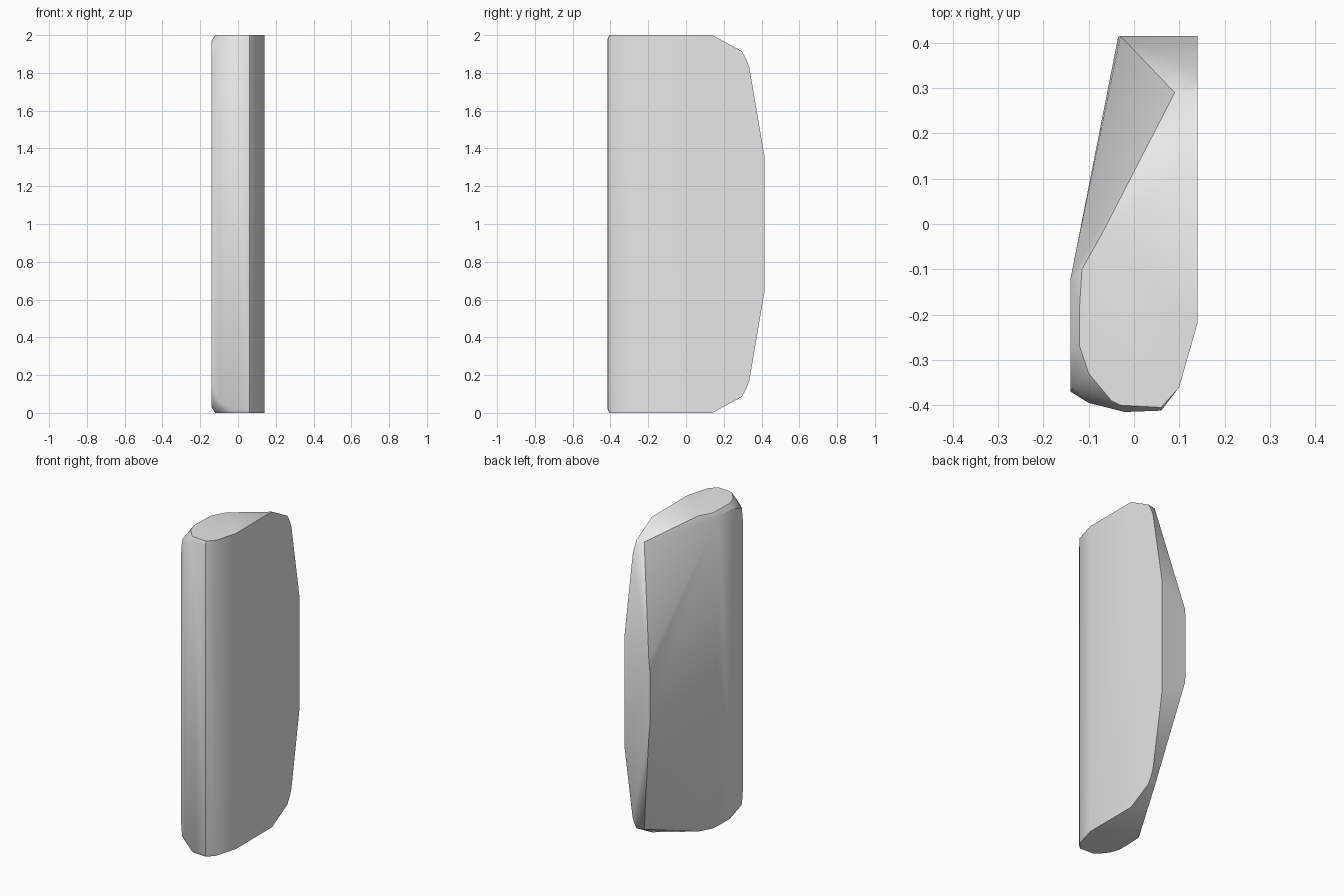
import bpy, bmesh
from math import radians

cube = bpy.data.objects.get("Cube")
if cube:
    bpy.data.objects.remove(cube, do_unlink=True)

HEIGHT = 2.0

# Flat end cap outline (x, y)
cap = [(0.14, 0.14), (0.14, -0.22), (0.10, -0.36), (0.06, -0.405),
       (-0.03, -0.40), (-0.05, -0.39), (-0.10, -0.33), (-0.12, -0.27),
       (-0.12, -0.18), (-0.115, -0.10), (-0.07, -0.02)]

# Rim just below the cap, where the rounded front corner reaches full width
rim = [(-0.14, -0.12, 1.97), (-0.14, -0.27, 1.97), (-0.14, -0.36, 1.94),
       (-0.14, -0.37, 1.85), (-0.10, -0.395, 1.94), (-0.02, -0.415, 1.98),
       (0.06, -0.412, 1.98)]

# Sloping shoulder and flat back
shoulder = [(0.14, 0.295, 1.915), (0.09, 0.29, 1.91), (0.14, 0.32, 1.87),
            (0.14, 0.335, 1.83)]
back = [(0.14, 0.415, 1.36), (-0.03, 0.415, 1.24), (-0.035, 0.413, 1.18)]

upper = [(x, y, HEIGHT) for x, y in cap] + rim + shoulder + back

# Mirror the upper points about mid height and wrap them in one solid
bm = bmesh.new()
for x, y, z in upper:
    bm.verts.new((x, y, z))
    bm.verts.new((x, y, HEIGHT - z))
hull = bmesh.ops.convex_hull(bm, input=bm.verts[:])
loose = {v for v in hull["geom_interior"] + hull["geom_unused"]
         if isinstance(v, bmesh.types.BMVert) and not v.link_faces}
bmesh.ops.delete(bm, geom=list(loose), context="VERTS")
bmesh.ops.dissolve_limit(bm, angle_limit=radians(0.5),
                         verts=bm.verts[:], edges=bm.edges[:])
bmesh.ops.recalc_face_normals(bm, faces=bm.faces[:])

mesh = bpy.data.meshes.new("faceted_block")
bm.to_mesh(mesh)
bm.free()
block = bpy.data.objects.new("faceted_block", mesh)
bpy.context.collection.objects.link(block)

# Plain light grey
grey = bpy.data.materials.new("light_grey")
grey.use_nodes = True
colour = (0.8, 0.8, 0.8, 1.0)
grey.diffuse_color = colour
grey.node_tree.nodes["Principled BSDF"].inputs["Base Color"].default_value = colour
mesh.materials.append(grey)

# Soft facets with sharp main edges
bpy.ops.object.select_all(action="DESELECT")
block.select_set(True)
bpy.context.view_layer.objects.active = block
bpy.ops.object.shade_smooth_by_angle(angle=radians(32))
